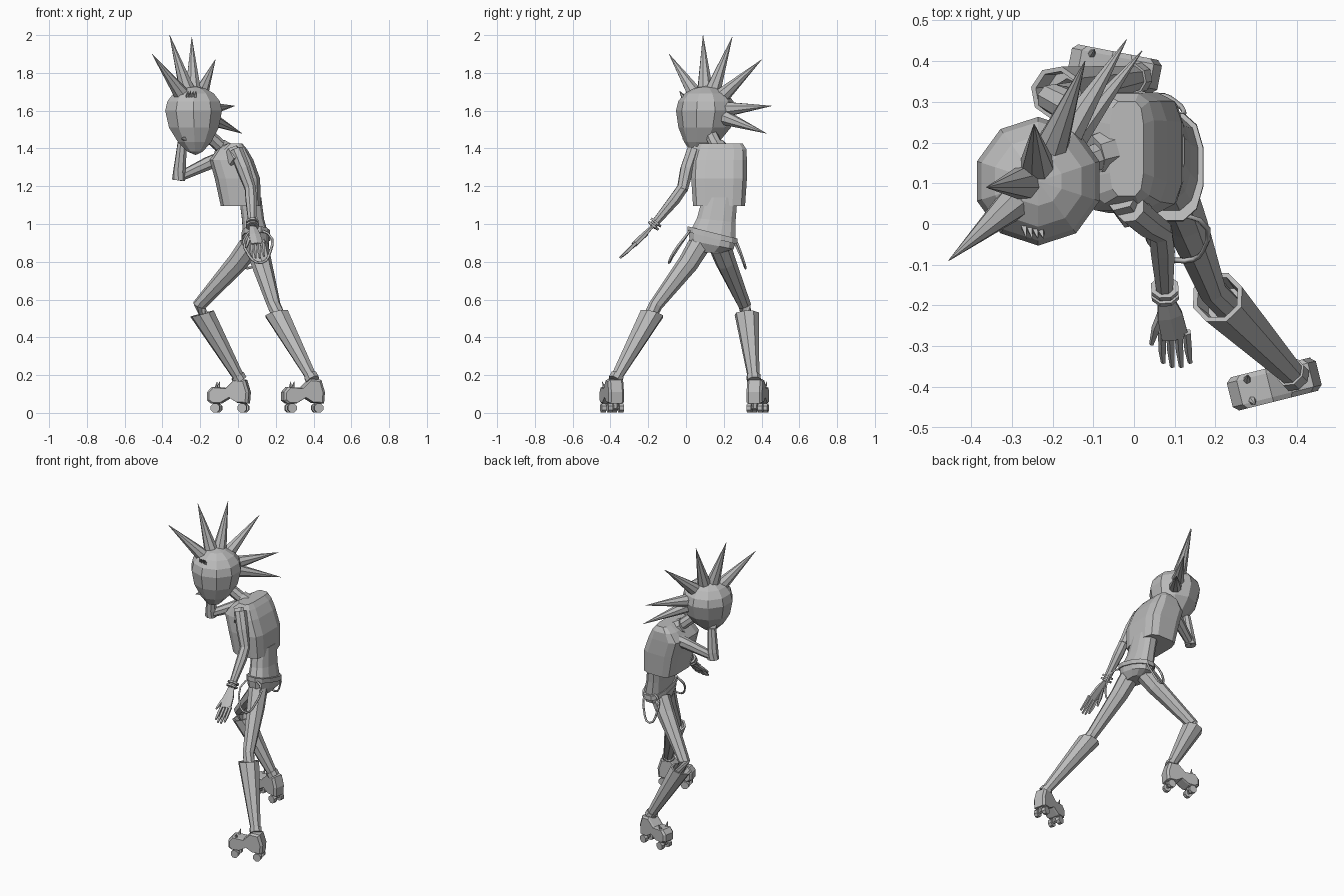
import bpy, bmesh, math
from mathutils import Vector, Matrix

cube = bpy.data.objects.get("Cube")
if cube:
    bpy.data.objects.remove(cube)

grey = bpy.data.materials.new("plain_grey")
grey.use_nodes = True
grey.diffuse_color = (0.5, 0.5, 0.5, 1)
grey.node_tree.nodes["Principled BSDF"].inputs["Base Color"].default_value = (0.5, 0.5, 0.5, 1)


def finish(name, bm):
    bmesh.ops.recalc_face_normals(bm, faces=bm.faces)
    mesh = bpy.data.meshes.new(name)
    bm.to_mesh(mesh)
    bm.free()
    mesh.materials.append(grey)
    obj = bpy.data.objects.new(name, mesh)
    bpy.context.collection.objects.link(obj)


def skin(name, rings):
    """Bridge equal-sized rings of points and cap both ends."""
    bm = bmesh.new()
    loops = [[bm.verts.new(p) for p in ring] for ring in rings]
    n = len(loops[0])
    for a, b in zip(loops, loops[1:]):
        for i in range(n):
            j = (i + 1) % n
            bm.faces.new((a[i], a[j], b[j], b[i]))
    bm.faces.new(loops[0])
    bm.faces.new(loops[-1])
    finish(name, bm)


def tube(name, pts, radii, sides=8, axis=None, flat=1.0):
    """Tapered limb through points; flat squashes the section."""
    pts = [Vector(p) for p in pts]
    rings = []
    for i, (p, r) in enumerate(zip(pts, radii)):
        d = axis or pts[min(i + 1, len(pts) - 1)] - pts[max(i - 1, 0)]
        q = d.to_track_quat('Z', 'Y')
        rings.append([p + q @ Vector((r * math.cos(t), r * flat * math.sin(t), 0))
                      for t in [(k + 0.5) * math.tau / sides for k in range(sides)]])
    skin(name, rings)


def stack(name, levels, sides=12, power=0.8):
    """Boxy body from levels (x, y, z, half width x, half width y, slope in y)."""
    def rnd(v):
        return math.copysign(abs(v) ** power, v)
    rings = []
    for x, y, z, rx, ry, slope in levels:
        ring = []
        for k in range(sides):
            t = (k + 0.5) * math.tau / sides
            dy = ry * rnd(math.sin(t))
            ring.append((x + rx * rnd(math.cos(t)), y + dy, z + slope * dy))
        rings.append(ring)
    skin(name, rings)


def spike(name, base, tip, r, sides=8):
    tube(name, [base, tip], [r, 0.001], sides)


def loop_curve(name, pts, r):
    """Hanging chain as a thin low-poly closed curve."""
    cu = bpy.data.curves.new(name, 'CURVE')
    cu.dimensions = '3D'
    cu.bevel_depth = r
    cu.bevel_resolution = 0
    cu.resolution_u = 3
    sp = cu.splines.new('BEZIER')
    sp.bezier_points.add(len(pts) - 1)
    for bp, p in zip(sp.bezier_points, pts):
        bp.co = p
        bp.handle_left_type = bp.handle_right_type = 'AUTO'
    sp.use_cyclic_u = True
    cu.materials.append(grey)
    obj = bpy.data.objects.new(name, cu)
    bpy.context.collection.objects.link(obj)


# Head: egg with a narrow chin drawn down and forward
head = Vector((-0.235, 0.105, 1.6))
bm = bmesh.new()
bmesh.ops.create_uvsphere(bm, u_segments=10, v_segments=8, radius=1)
for v in bm.verts:
    low = max(0, -v.co.z) ** 2
    r = 0.158 * (1 - 0.35 * low)
    v.co = head + Vector((v.co.x * r + 0.01 * low, v.co.y * r - 0.045 * low,
                          v.co.z * (0.13 if v.co.z > 0 else 0.235)))
finish("head", bm)
spike("nose", (-0.265, 0.03, 1.455), (-0.3, -0.02, 1.45), 0.028, 4)
for k in range(4):
    x = -0.27 + 0.014 * k
    spike("eyelash", (x, -0.005 - 0.004 * k, 1.672), (x + 0.006, -0.035, 1.705), 0.01, 4)

# Fan of hair spikes
for tip in [(-0.455, -0.09, 1.9), (-0.362, 0.09, 2.0), (-0.245, 0.245, 1.99),
            (-0.12, 0.4, 1.87), (-0.018, 0.453, 1.625), (0.02, 0.425, 1.48)]:
    d = (Vector(tip) - head).normalized()
    spike("hair_spike", head + d * 0.115, tip, 0.043)

# Neck, jacket, waist, hips and belt
tube("neck", [(-0.02, 0.19, 1.36), (-0.09, 0.165, 1.41), (-0.19, 0.12, 1.5)], [0.04, 0.035, 0.035])
tube("collar", [(-0.03, 0.19, 1.36), (-0.1, 0.17, 1.405)], [0.058, 0.05])
stack("jacket", [(0.015, 0.175, 1.095, 0.108, 0.14, 0), (-0.003, 0.175, 1.24, 0.122, 0.15, 0),
                 (-0.035, 0.178, 1.34, 0.118, 0.147, 0), (-0.03, 0.185, 1.395, 0.08, 0.137, 0),
                 (-0.018, 0.185, 1.425, 0.042, 0.118, 0)], power=0.5)
stack("waist", [(0.095, 0.14, 0.93, 0.07, 0.125, -0.2), (0.08, 0.16, 1.02, 0.06, 0.105, -0.1),
                (0.065, 0.18, 1.14, 0.06, 0.095, 0)])
stack("hips", [(0.09, 0.125, 0.85, 0.05, 0.07, 0), (0.095, 0.135, 0.89, 0.07, 0.12, -0.2),
               (0.095, 0.14, 0.95, 0.072, 0.13, -0.2)])
stack("belt", [(0.095, 0.14, 0.925, 0.078, 0.137, -0.25),
               (0.095, 0.14, 0.955, 0.077, 0.135, -0.25)])
loop_curve("left_hip_chain", [(0.05, 0.01, 0.95), (0.06, -0.07, 0.83), (0.125, -0.09, 0.795),
                              (0.17, -0.065, 0.85), (0.16, 0.01, 0.95)], 0.007)
loop_curve("right_hip_chain", [(0.11, 0.26, 0.92), (0.1, 0.3, 0.82), (0.05, 0.315, 0.765),
                               (0.015, 0.29, 0.83), (0.04, 0.25, 0.92)], 0.007)

# Arms: one hanging forward, one bent up to the cheek
tube("left_shoulder", [(-0.03, 0.07, 1.385), (0.0, 0.03, 1.33)], [0.045, 0.048], 6)
tube("left_upper_arm", [(-0.01, 0.04, 1.39), (0.03, 0.005, 1.29), (0.068, -0.02, 1.18)],
     [0.038, 0.037, 0.03])
tube("left_forearm", [(0.064, -0.012, 1.2), (0.07, -0.06, 1.13), (0.076, -0.18, 0.985)],
     [0.03, 0.032, 0.02])
tube("right_shoulder", [(0.0, 0.28, 1.38), (-0.06, 0.27, 1.35)], [0.045, 0.045], 6)
tube("right_upper_arm", [(-0.02, 0.28, 1.375), (-0.16, 0.225, 1.32), (-0.31, 0.16, 1.25)],
     [0.04, 0.036, 0.026])
tube("right_forearm", [(-0.315, 0.16, 1.232), (-0.31, 0.158, 1.28), (-0.295, 0.145, 1.43)],
     [0.035, 0.034, 0.026])
tube("right_hand", [(-0.295, 0.145, 1.42), (-0.29, 0.13, 1.47), (-0.28, 0.11, 1.53)],
     [0.025, 0.035, 0.03], 6, flat=0.5)

# Left bracelets and hand
fore = Vector((0.006, -0.12, -0.145)).normalized()
wrist = Vector((0.076, -0.165, 1.0))
for off in (-0.01, 0.012):
    tube("bracelet", [wrist + fore * (off - 0.006), wrist + fore * (off + 0.006)], [0.036, 0.036])
tube("left_palm", [(0.077, -0.18, 0.985), (0.088, -0.225, 0.94), (0.1, -0.275, 0.89)],
     [0.021, 0.036, 0.038], 6, flat=0.4)
for k in range(4):
    s = (k - 1.5) / 1.5
    tube("left_finger", [(0.1 + s * 0.03, -0.265, 0.9), (0.102 + s * 0.032, -0.31, 0.855),
                         (0.105 + s * 0.033, -0.355 + 0.015 * abs(s), 0.815 + 0.015 * abs(s))],
         [0.011, 0.01, 0.006], 5)
tube("left_thumb", [(0.075, -0.21, 0.95), (0.055, -0.255, 0.91), (0.043, -0.295, 0.875)],
     [0.014, 0.012, 0.006], 5)


def leg(side, hip, mid, knee, cuff, ankle):
    """Thigh plus tall boot shaft with a hollow, nearly level cuff."""
    cuff, ankle = Vector(cuff), Vector(ankle)
    tube(side + "_thigh", [hip, mid, knee, cuff.lerp(ankle, 0.2)], [0.06, 0.055, 0.036, 0.036])
    along = (cuff - ankle).normalized()
    tube(side + "_boot_shaft", [ankle, cuff, cuff, cuff - along * 0.05],
         [0.031, 0.066, 0.054, 0.048], axis=(along + Vector((0, 0, 1))).normalized())
    tube(side + "_ankle_strap", [ankle - along * 0.015, ankle + along * 0.015], [0.038, 0.038])


leg("left", (0.1, 0.07, 0.89), (0.125, 0.01, 0.79), (0.19, -0.16, 0.57),
    (0.205, -0.18, 0.525), (0.39, -0.37, 0.185))
leg("right", (0.06, 0.18, 0.88), (0.0, 0.21, 0.8), (-0.205, 0.31, 0.57),
    (-0.19, 0.322, 0.525), (0.005, 0.358, 0.185))


def skate(side, toe, angle):
    """Shoe profile swept across its width, with wheels and toe studs."""
    place = Matrix.Translation((*toe, 0)) @ Matrix.Rotation(angle, 4, 'Z')
    profile = [(0, 0.065), (0, 0.11), (0.025, 0.138), (0.1, 0.132), (0.15, 0.18), (0.205, 0.175),
               (0.225, 0.11), (0.22, 0.05), (0.165, 0.052), (0.12, 0.08), (0.07, 0.05), (0.02, 0.05)]
    rings = []
    for y, s in ((-0.042, 0.88), (-0.03, 1), (0.03, 1), (0.042, 0.88)):
        rings.append([place @ Vector((0.11 + (u - 0.11) * s, y, 0.1 + (z - 0.1) * s))
                      for u, z in profile])
    skin(side + "_shoe", rings)
    for u in (0.045, 0.19):
        tube(side + "_axle", [place @ Vector((u, y, 0.027)) for y in (-0.03, 0.03)], [0.009, 0.009], 6)
        tube(side + "_truck", [place @ Vector((u, 0, z)) for z in (0.025, 0.07)], [0.014, 0.022], 6)
        for y in (-0.03, 0.03):
            tube(side + "_wheel", [place @ Vector((u, y + e, 0.026)) for e in (-0.012, 0.012)],
                 [0.026, 0.026])
    for y in (-0.025, 0.025):
        spike(side + "_toe_stud", place @ Vector((0.05, y, 0.13)),
              place @ Vector((0.055, y * 1.5, 0.165)), 0.011, 6)


skate("left", (0.235, -0.42), math.radians(14))
skate("right", (-0.158, 0.402), math.radians(-11))
